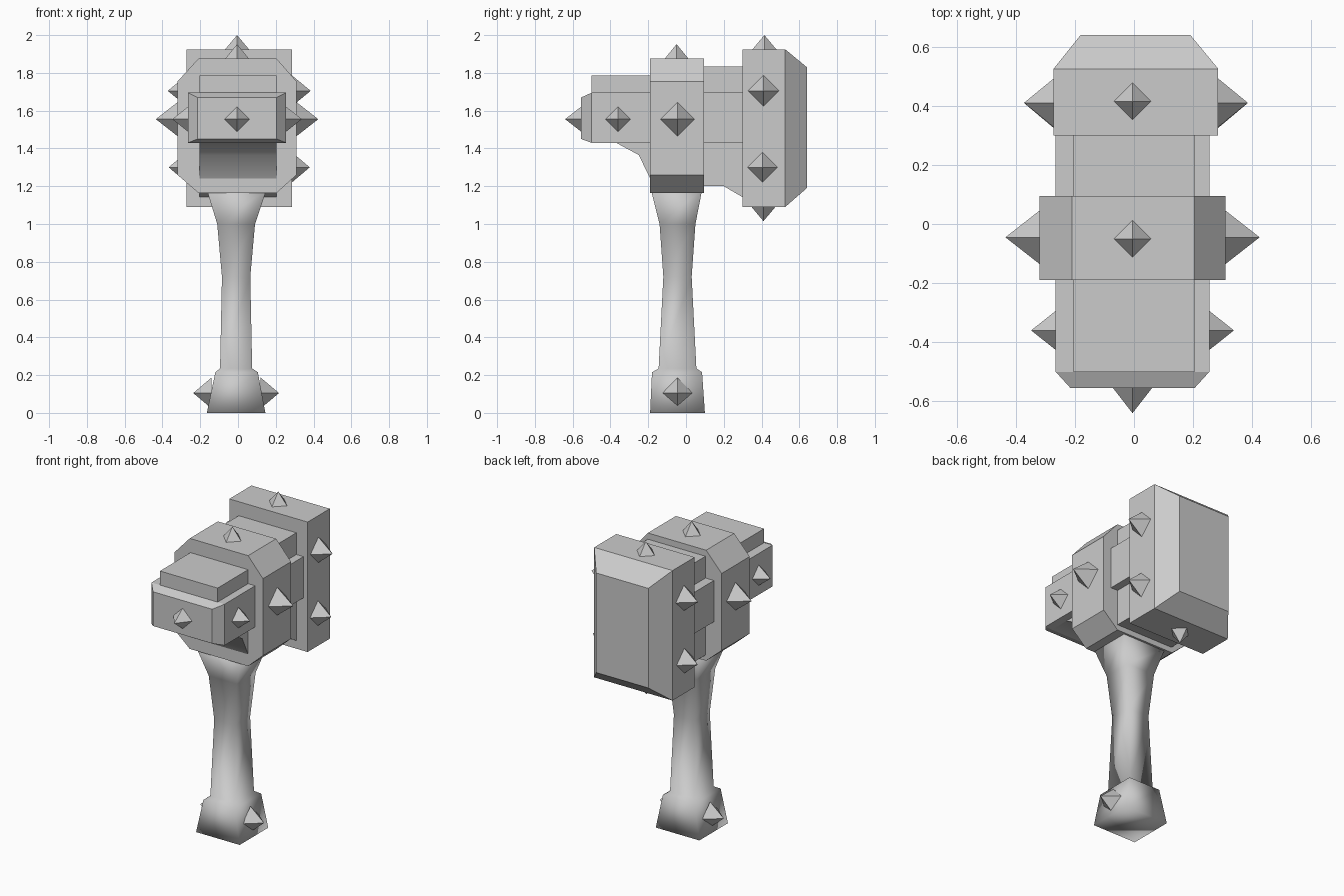
import bpy, math
from mathutils import Vector

if "Cube" in bpy.data.objects:
    bpy.data.objects.remove(bpy.data.objects["Cube"])

GREY = (0.6, 0.6, 0.6, 1)
stone = bpy.data.materials.new("stone grey")
stone.use_nodes = True
stone.diffuse_color = GREY
stone.node_tree.nodes["Principled BSDF"].inputs["Base Color"].default_value = GREY


def add_mesh(name, verts, faces):
    mesh = bpy.data.meshes.new(name)
    mesh.from_pydata(verts, [], faces)
    mesh.materials.append(stone)
    obj = bpy.data.objects.new(name, mesh)
    bpy.context.collection.objects.link(obj)
    return obj


def smooth(obj, degrees):
    bpy.ops.object.select_all(action="DESELECT")
    obj.select_set(True)
    bpy.context.view_layer.objects.active = obj
    bpy.ops.object.shade_smooth_by_angle(angle=math.radians(degrees))


def loft(name, rings):
    """Skin a stack of equal rings and cap both ends."""
    n = len(rings[0])
    verts = [v for ring in rings for v in ring]
    faces = [list(range(n))[::-1], [len(verts) - n + i for i in range(n)]]
    for r in range(len(rings) - 1):
        for i in range(n):
            a, b = r * n + i, r * n + (i + 1) % n
            faces.append([a, b, b + n, a + n])
    return add_mesh(name, verts, faces)


def rect_y(y, x0, x1, z0, z1):
    return [(x0, y, z0), (x0, y, z1), (x1, y, z1), (x1, y, z0)]


def rect_z(z, x0, x1, y0, y1):
    return [(x0, y0, z), (x1, y0, z), (x1, y1, z), (x0, y1, z)]


def spike(name, base, direction, radius, height):
    """Four-sided pyramid with its corners along the main axes."""
    base, d = Vector(base), Vector(direction)
    u = Vector((d.y, d.z, d.x))
    w = d.cross(u)
    ring = [base + radius * k for k in (u, w, -u, -w)]
    add_mesh(name, ring + [base + d * height],
             [(3, 2, 1, 0), (0, 1, 4), (1, 2, 4), (2, 3, 4), (3, 0, 4)])


# Handle with flared neck and heavy pommel
handle = loft("handle", [rect_z(*r) for r in (
    (0, -.165, .145, -.19, .10),
    (.215, -.12, .105, -.18, .085),
    (.235, -.095, .075, -.145, .055),
    (.72, -.085, .065, -.12, .03),
    (1.0, -.11, .09, -.14, .05),
    (1.18, -.165, .15, -.185, .085))])
smooth(handle, 180)

# Narrow core of the head, with the curved throat under the front
profile = [(-.5, 1.785), (-.1, 1.785), (-.1, 1.835), (.32, 1.835), (.32, 1.13),
           (.2, 1.2), (-.17, 1.2), (-.25, 1.365), (-.37, 1.43), (-.5, 1.43)]
core = loft("head_core", [[(x, y, z) for y, z in profile] for x in (-.205, .205)])
smooth(core, 40)

# Wide beam running through the head, bevelled at the striking end
loft("head_beam", [rect_y(-.555, -.215, .205, 1.45, 1.67),
                   rect_y(-.5, -.265, .255, 1.43, 1.695),
                   rect_y(.32, -.265, .255, 1.43, 1.695)])

# Chamfered collar
collar = [(-.21, 1.165), (-.32, 1.26), (-.32, 1.755), (-.21, 1.875),
          (.205, 1.875), (.31, 1.755), (.31, 1.26), (.205, 1.165)]
loft("collar", [[(x, y, z) for x, z in collar] for y in (-.19, .095)])

# Large rear block with tapered face
loft("rear_block", [rect_y(.30, -.272, .285, 1.09, 1.925),
                    rect_y(.525, -.272, .285, 1.09, 1.925),
                    rect_y(.64, -.18, .19, 1.19, 1.83)])

# Side spikes, one pair per row: name, y, z, left x, right x, radius, height
for name, y, z, left, right, radius, height in (
        ("collar", -.045, 1.555, .31, -.32, .09, .115),
        ("rear_upper", .41, 1.705, .285, -.272, .082, .1),
        ("rear_lower", .405, 1.3, .285, -.272, .08, .095),
        ("front", -.36, 1.555, .255, -.265, .066, .083),
        ("pommel", -.045, .105, .12, -.14, .082, .097)):
    spike(name + "_spike_left", (left, y, z), (1, 0, 0), radius, height)
    spike(name + "_spike_right", (right, y, z), (-1, 0, 0), radius, height)

# Spikes on the centre line
spike("collar_spike_top", (-.005, -.05, 1.875), (0, 0, 1), .063, .077)
spike("rear_spike_top", (-.005, .415, 1.925), (0, 0, 1), .063, .075)
spike("rear_spike_bottom", (-.005, .41, 1.09), (0, 0, -1), .063, .075)
spike("front_spike", (-.005, -.555, 1.555), (0, -1, 0), .066, .085)

# Consistent outward faces
import bmesh
for obj in bpy.context.collection.objects:
    if obj.type == "MESH":
        bm = bmesh.new()
        bm.from_mesh(obj.data)
        bmesh.ops.recalc_face_normals(bm, faces=bm.faces)
        bm.to_mesh(obj.data)
        bm.free()
